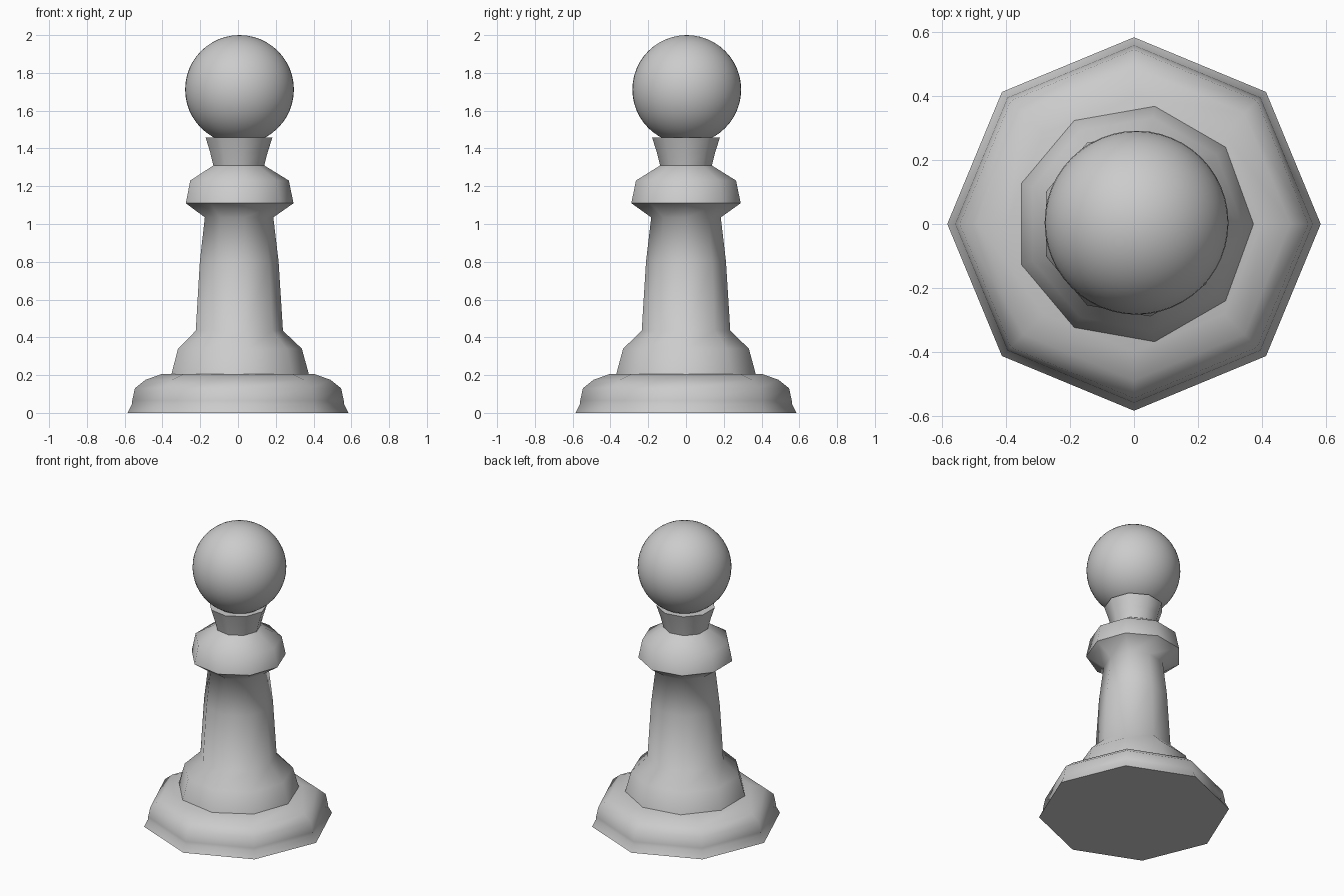
import bpy, bmesh
from math import cos, sin, tau, radians

if "Cube" in bpy.data.objects:
    bpy.data.objects.remove(bpy.data.objects["Cube"])


def smooth(obj, angle):
    bpy.ops.object.select_all(action='DESELECT')
    bpy.context.view_layer.objects.active = obj
    obj.select_set(True)
    bpy.ops.object.shade_smooth_by_angle(angle=radians(angle))


def turned(name, profile, sides):
    """Closed low-poly lathe of (radius, z) points, first corner on +x."""
    bm = bmesh.new()
    rings = [[bm.verts.new((r * cos(tau * i / sides), r * sin(tau * i / sides), z))
              for i in range(sides)] for r, z in profile]
    for low, high in zip(rings, rings[1:]):
        for i in range(sides):
            j = (i + 1) % sides
            bm.faces.new((low[i], low[j], high[j], high[i]))
    bm.faces.new(rings[0][::-1])
    bm.faces.new(rings[-1])
    mesh = bpy.data.meshes.new(name)
    bm.to_mesh(mesh)
    bm.free()
    obj = bpy.data.objects.new(name, mesh)
    bpy.context.collection.objects.link(obj)
    smooth(obj, 60)
    return obj


# Eight-sided foot with a stepped rim and rounded shoulder
turned("base", [(0.585, 0), (0.562, 0.045), (0.56, 0.065), (0.546, 0.13),
                (0.49, 0.175), (0.40, 0.207)], 8)

# Nine-sided skirt, stem, collar and flared neck
turned("body", [(0.375, 0.205), (0.338, 0.34), (0.238, 0.435), (0.215, 0.80),
                (0.187, 1.035), (0.294, 1.11), (0.269, 1.23), (0.139, 1.31),
                (0.157, 1.38), (0.182, 1.457)], 9)

# Round head
bpy.ops.mesh.primitive_uv_sphere_add(segments=48, ring_count=24, radius=0.288,
                                     location=(0.008, 0.004, 1.712))
head = bpy.context.object
head.name = "head"
smooth(head, 60)
